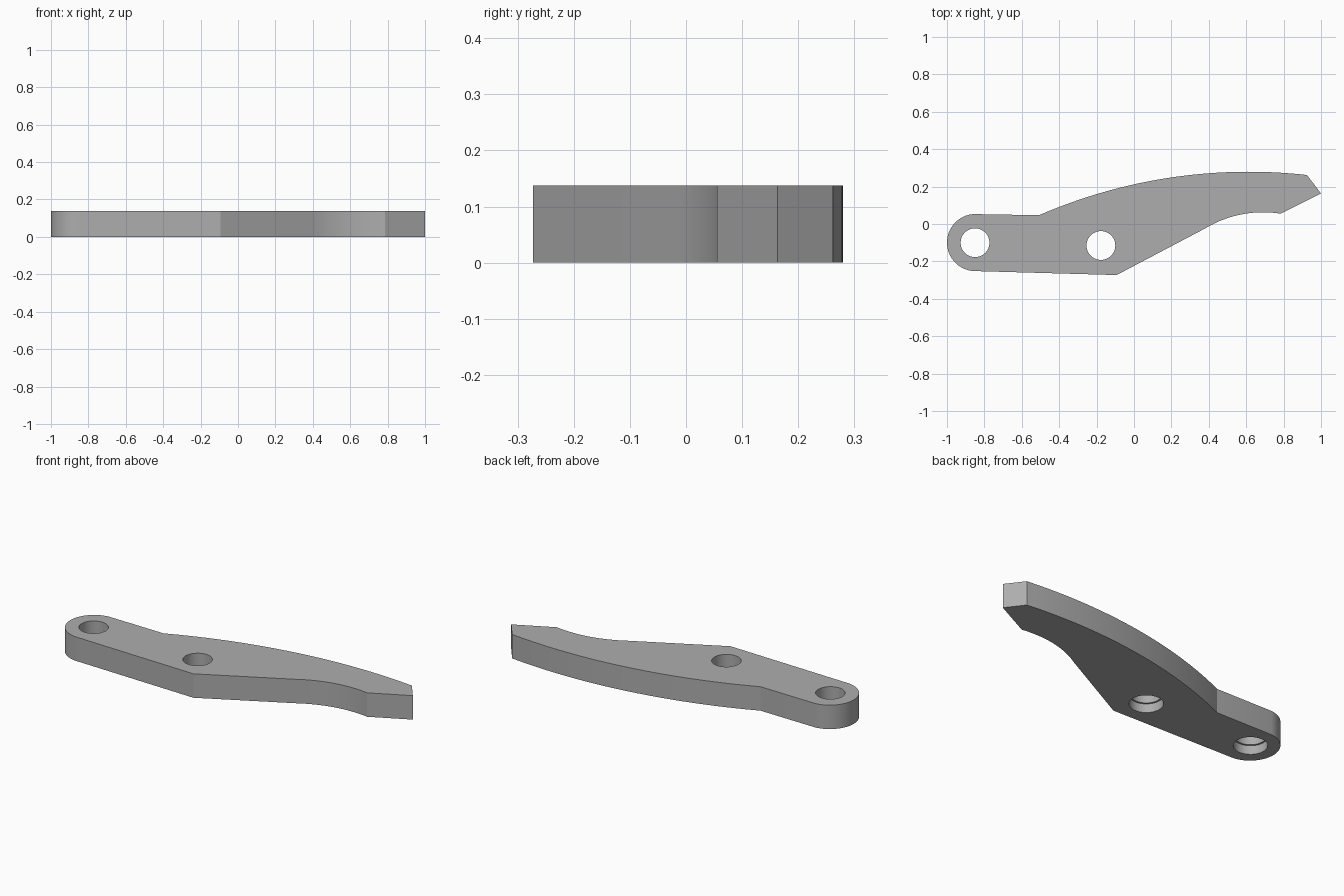
import bpy, bmesh
from math import pi, sin, cos, atan2
from mathutils import Vector

cube = bpy.data.objects.get("Cube")
if cube:
    bpy.data.objects.remove(cube, do_unlink=True)

THICKNESS = 0.138
HOLES = [(-0.85, -0.10), (-0.177, -0.115)]

grey = bpy.data.materials.new("plain grey")
grey.use_nodes = True
colour = (0.42, 0.42, 0.42, 1)
grey.diffuse_color = colour
grey.node_tree.nodes["Principled BSDF"].inputs["Base Color"].default_value = colour


def arc(a, b, c, steps):
    """Points on the circle from a through b to c."""
    (ax, ay), (bx, by), (cx, cy) = a, b, c
    d = 2 * (ax * (by - cy) + bx * (cy - ay) + cx * (ay - by))
    sa, sb, sc = ax * ax + ay * ay, bx * bx + by * by, cx * cx + cy * cy
    ox = (sa * (by - cy) + sb * (cy - ay) + sc * (ay - by)) / d
    oy = (sa * (cx - bx) + sb * (ax - cx) + sc * (bx - ax)) / d
    r = (Vector(a) - Vector((ox, oy))).length
    start, end = atan2(ay - oy, ax - ox), atan2(cy - oy, cx - ox)
    clockwise = d < 0
    sweep = (end - start) % (2 * pi)
    if clockwise:
        sweep -= 2 * pi
    return [(ox + r * cos(start + sweep * i / steps),
             oy + r * sin(start + sweep * i / steps)) for i in range(steps + 1)]


def prism(name, outline, z0, z1):
    """Extrude a flat outline between two heights."""
    bm = bmesh.new()
    face = bm.faces.new([bm.verts.new((x, y, z0)) for x, y in outline])
    top = bmesh.ops.extrude_face_region(bm, geom=[face])["geom"]
    verts = [v for v in top if isinstance(v, bmesh.types.BMVert)]
    bmesh.ops.translate(bm, verts=verts, vec=(0, 0, z1 - z0))
    bmesh.ops.recalc_face_normals(bm, faces=bm.faces)
    mesh = bpy.data.meshes.new(name)
    bm.to_mesh(mesh)
    bm.free()
    mesh.materials.append(grey)
    obj = bpy.data.objects.new(name, mesh)
    bpy.context.collection.objects.link(obj)
    return obj


def circle(centre, radius, sides=48):
    return [(centre[0] + radius * cos(2 * pi * i / sides),
             centre[1] + radius * sin(2 * pi * i / sides)) for i in range(sides)]


# Lever outline: rounded pivot end, arched back, pointed tip, hollow underside
outline = arc((-0.84, -0.252), (-1.0, -0.10), (-0.86, 0.053), 24)
outline += arc((-0.508, 0.047), (0.0, 0.212), (0.925, 0.262), 32)
outline += [(1.0, 0.163)]
outline += arc((0.785, 0.055), (0.55, 0.046), (0.38, -0.024), 16)
outline += [(-0.093, -0.273)]
lever = prism("lever_arm", outline, 0, THICKNESS)

# Through holes, slightly wider on the underside
cutters = []
for centre in HOLES:
    cutters.append(prism("hole_cutter", circle(centre, 0.077), -0.1, 0.3))
    cutters.append(prism("recess_cutter", circle(centre, 0.087), -0.1, 0.05))

bpy.ops.object.select_all(action="DESELECT")
bpy.context.view_layer.objects.active = lever
lever.select_set(True)
for cutter in cutters:
    cutter.hide_render = True
    mod = lever.modifiers.new("cut", "BOOLEAN")
    mod.operation, mod.solver, mod.object = "DIFFERENCE", "EXACT", cutter
    bpy.ops.object.modifier_apply(modifier=mod.name)
    bpy.data.objects.remove(cutter, do_unlink=True)

bpy.ops.object.shade_smooth_by_angle(angle=pi / 9)
